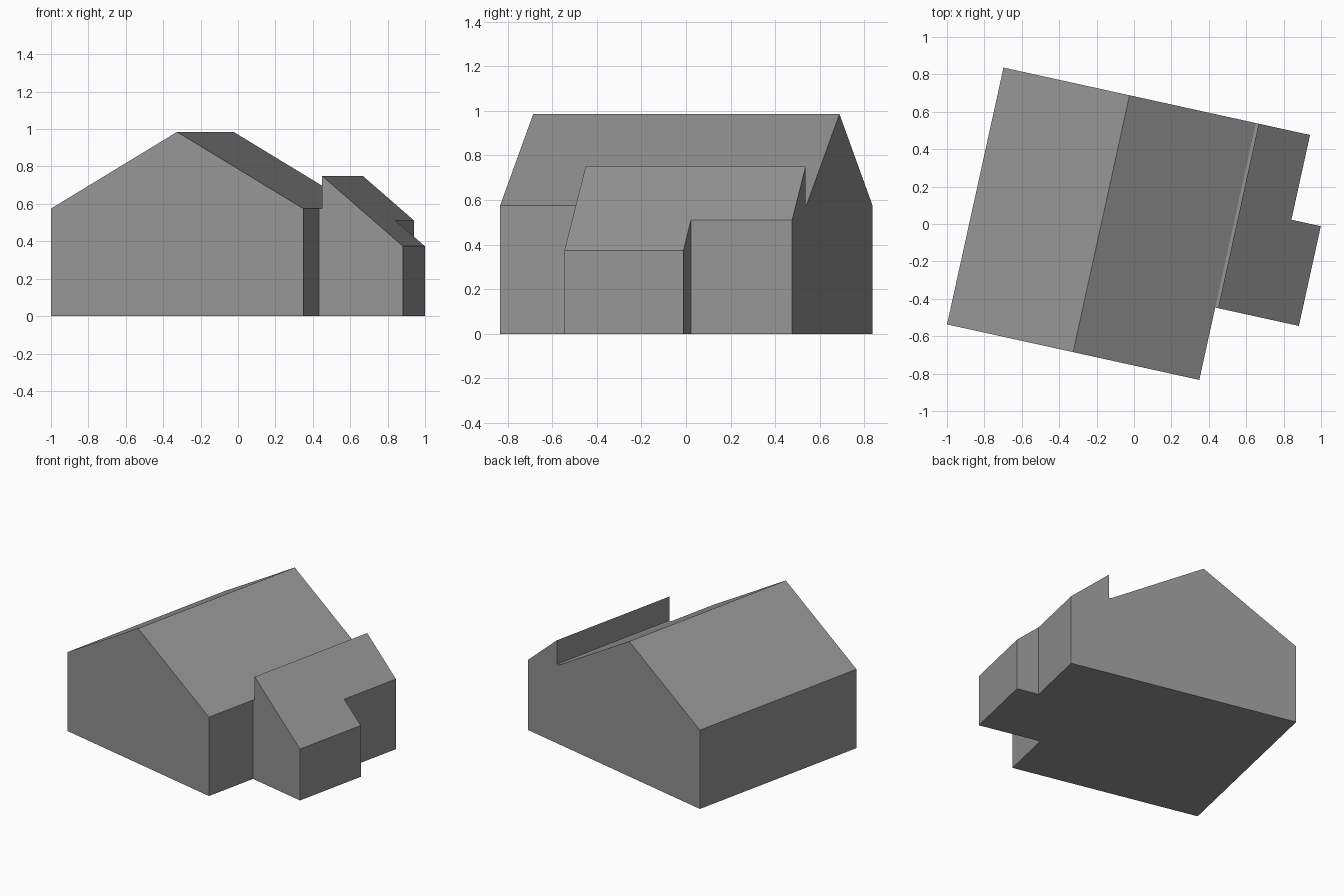
import bpy, bmesh, math

cube = bpy.data.objects.get("Cube")
if cube:
    bpy.data.objects.remove(cube, do_unlink=True)

# Single plain grey
GREY = (0.3, 0.3, 0.3, 1.0)
grey = bpy.data.materials.new("plain grey")
grey.use_nodes = True
grey.diffuse_color = GREY
grey.node_tree.nodes["Principled BSDF"].inputs["Base Color"].default_value = GREY

TURN = math.radians(-12.4)       # whole building is turned on its plot
FRONT, BACK = -0.739, 0.667      # gable walls, along the ridge
EAVE_X, EAVE_Z = 0.52, 0.575
RIDGE_X, RIDGE_Z = -0.171, 0.985
WEST_X = -0.861
ANNEX_X, ANNEX_FRONT = 0.536, -0.343


def solid(name, bottom, top):
    """Closed flat-faced solid between two matching loops of points."""
    bm = bmesh.new()
    a = [bm.verts.new(p) for p in bottom]
    b = [bm.verts.new(p) for p in top]
    bm.faces.new(a)
    bm.faces.new(b)
    for i in range(len(a)):
        j = (i + 1) % len(a)
        bm.faces.new((a[i], a[j], b[j], b[i]))
    bmesh.ops.recalc_face_normals(bm, faces=bm.faces)
    mesh = bpy.data.meshes.new(name)
    bm.to_mesh(mesh)
    bm.free()
    mesh.materials.append(grey)
    obj = bpy.data.objects.new(name, mesh)
    obj.rotation_euler.z = TURN
    bpy.context.collection.objects.link(obj)
    return obj


def from_footprint(name, plan, height):
    """Raise a plan to a roof height given as a function of x."""
    return solid(name, [(x, y, 0) for x, y in plan],
                 [(x, y, height(x)) for x, y in plan])


# Main house: gable profile swept along the ridge
gable = [(WEST_X, 0), (EAVE_X, 0), (EAVE_X, EAVE_Z),
         (RIDGE_X, RIDGE_Z), (WEST_X, EAVE_Z)]
solid("main_house", [(x, FRONT, z) for x, z in gable],
      [(x, BACK, z) for x, z in gable])

# Narrow flat valley between the eave and the annex
from_footprint("roof_valley",
               [(EAVE_X, ANNEX_FRONT), (ANNEX_X, ANNEX_FRONT),
                (ANNEX_X, BACK), (EAVE_X, BACK)],
               lambda x: EAVE_Z)

# Stepped annex under a single-pitch roof
from_footprint("annex",
               [(ANNEX_X, ANNEX_FRONT), (0.978, ANNEX_FRONT), (0.978, 0.203),
                (0.817, 0.203), (0.817, BACK), (ANNEX_X, BACK)],
               lambda x: 0.75 - 0.85 * (x - ANNEX_X))
